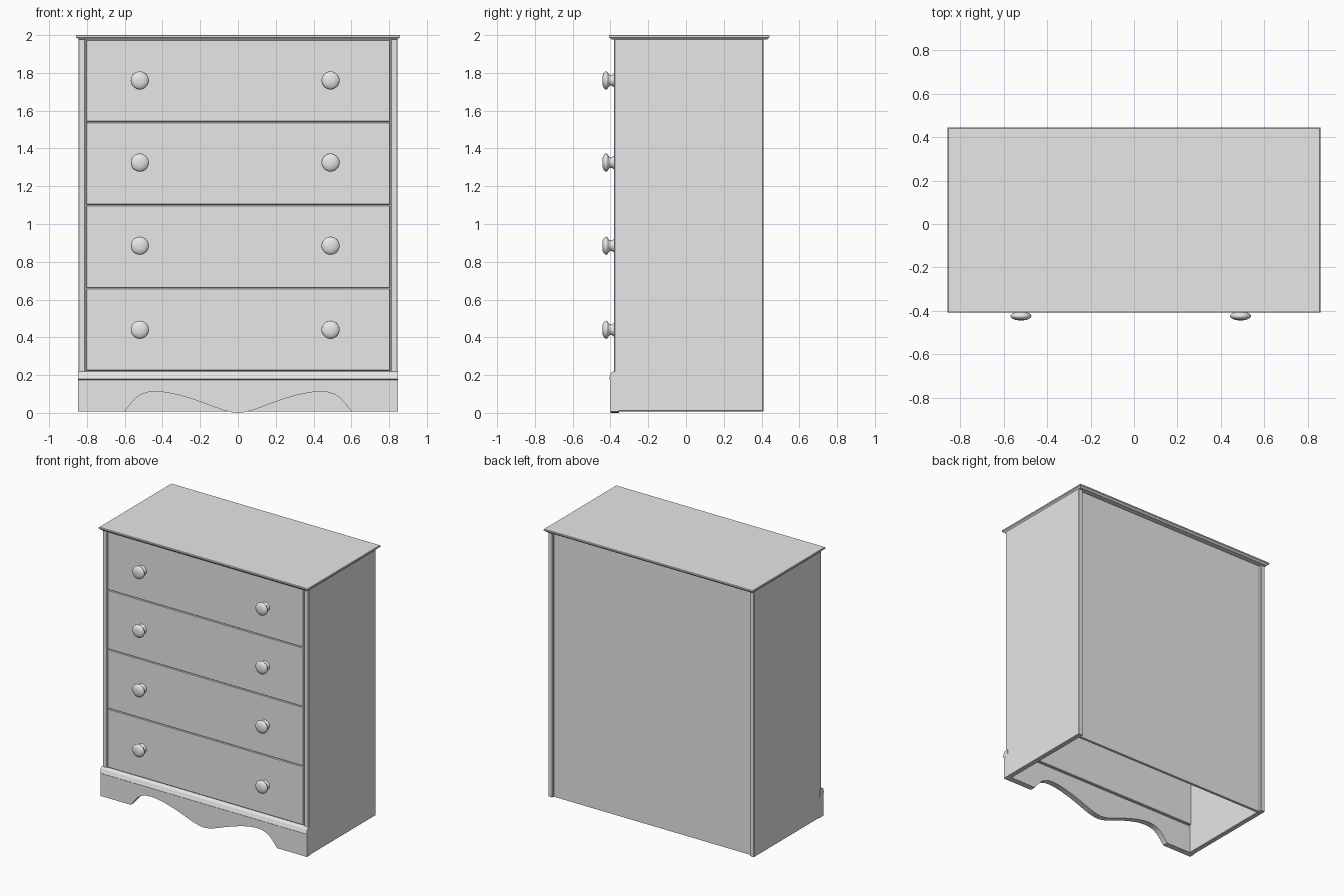
import bpy, bmesh, math
from mathutils import Matrix

cube = bpy.data.objects.get("Cube")
if cube:
    bpy.data.objects.remove(cube, do_unlink=True)

grey = bpy.data.materials.new("plain_grey")
grey.use_nodes = True
grey.diffuse_color = (0.8, 0.8, 0.8, 1)
grey.node_tree.nodes["Principled BSDF"].inputs["Base Color"].default_value = (0.8, 0.8, 0.8, 1)


def finish(name, bm):
    bmesh.ops.recalc_face_normals(bm, faces=bm.faces[:])
    mesh = bpy.data.meshes.new(name)
    bm.to_mesh(mesh)
    bm.free()
    mesh.materials.append(grey)
    ob = bpy.data.objects.new(name, mesh)
    bpy.context.collection.objects.link(ob)
    return ob


def smooth(ob, angle=35):
    bpy.ops.object.select_all(action="DESELECT")
    bpy.context.view_layer.objects.active = ob
    ob.select_set(True)
    bpy.ops.object.shade_smooth_by_angle(angle=math.radians(angle))


def box(name, x, y, z, bevel=0.0):
    bm = bmesh.new()
    bmesh.ops.create_cube(bm, size=1)
    for v in bm.verts:
        v.co = [lo + (c + 0.5) * (hi - lo) for c, (lo, hi) in zip(v.co, (x, y, z))]
    if bevel:
        bmesh.ops.bevel(bm, geom=bm.edges[:], offset=bevel, segments=1, affect="EDGES")
    return finish(name, bm)


def extrude(name, points, vector):
    """Extrude a closed outline of 3D points along a vector."""
    bm = bmesh.new()
    face = bm.faces.new([bm.verts.new(p) for p in points])
    new = bmesh.ops.extrude_face_region(bm, geom=[face])["geom"]
    verts = [g for g in new if isinstance(g, bmesh.types.BMVert)]
    bmesh.ops.translate(bm, verts=verts, vec=vector)
    return finish(name, bm)


# Carcass: two side panels and a recessed back, open underneath
for side, s in (("right", -1), ("left", 1)):
    box(side + "_side_panel", sorted((s * 0.808, s * 0.845)), (-0.38, 0.41), (0.008, 1.98), 0.004)
box("back_panel", (-0.81, 0.81), (0.37, 0.39), (0.008, 1.98))

# Top slab with a tapered moulded edge
bm = bmesh.new()
rings = []
for z, inset in ((1.976, 0.014), (1.982, 0.009), (1.988, 0.0), (1.997, 0.0), (2.0, 0.003)):
    x, y0, y1 = 0.857 - inset, -0.407 + inset, 0.443 - inset
    rings.append([bm.verts.new((a, b, z)) for a, b in ((-x, y0), (x, y0), (x, y1), (-x, y1))])
for low, high in zip(rings, rings[1:]):
    for i in range(4):
        j = (i + 1) % 4
        bm.faces.new((low[i], low[j], high[j], high[i]))
bm.faces.new(rings[0])
bm.faces.new(rings[-1])
finish("top_slab", bm)

# Scalloped base board, outline mirrored about the middle
foot = 0.008
half = [(0.846, 0.19), (0.846, foot), (0.6, foot), (0.575, 0.04), (0.545, 0.075), (0.51, 0.099),
        (0.47, 0.111), (0.43, 0.113), (0.38, 0.108), (0.32, 0.096), (0.25, 0.076), (0.18, 0.052),
        (0.12, 0.029), (0.07, 0.012), (0.03, 0.003)]
outline = half + [(0, 0)] + [(-x, z) for x, z in reversed(half)]
board = extrude("base_board", [(x, -0.4, z) for x, z in outline], (0, 0.044, 0))
smooth(board, 30)

# Rounded moulding along the top of the base board
profile = [(-0.357, 0.165), (-0.4, 0.175), (-0.407, 0.18), (-0.407, 0.186), (-0.402, 0.192),
           (-0.4, 0.205), (-0.395, 0.215), (-0.386, 0.22), (-0.357, 0.22)]
moulding = extrude("base_moulding", [(-0.847, y, z) for y, z in profile], (1.694, 0, 0))
smooth(moulding, 40)

# Drawers, each with two turned knobs
knob_profile = [(0.036, -0.378), (0.034, -0.384), (0.028, -0.392), (0.027, -0.4), (0.032, -0.408),
                (0.043, -0.414), (0.048, -0.421), (0.047, -0.428), (0.04, -0.435),
                (0.026, -0.441), (0.012, -0.443)]


def knob(name, x, z, sides=28):
    bm = bmesh.new()
    verts = [bm.verts.new((r, y, 0)) for r, y in knob_profile]
    edges = [bm.edges.new(pair) for pair in zip(verts, verts[1:])]
    bmesh.ops.spin(bm, geom=verts + edges, cent=(0, 0, 0), axis=(0, 1, 0),
                   angle=math.tau, steps=sides, use_duplicate=False)
    bmesh.ops.remove_doubles(bm, verts=bm.verts[:], dist=0.0001)
    bmesh.ops.holes_fill(bm, edges=[e for e in bm.edges if e.is_boundary], sides=0)
    bmesh.ops.transform(bm, matrix=Matrix.Translation((x, 0, z)), verts=bm.verts[:])
    smooth(finish(name, bm), 50)


levels = (0.222, 0.66, 1.1, 1.54, 1.976)
knob_heights = (0.44, 0.885, 1.325, 1.76)
for n, (low, high, kz) in enumerate(zip(levels, levels[1:], knob_heights), 1):
    box(f"drawer_front_{n}", (-0.805, 0.805), (-0.38, -0.34), (low + 0.001, high - 0.001), 0.004)
    knob(f"right_knob_{n}", -0.52, kz)
    knob(f"left_knob_{n}", 0.49, kz)
